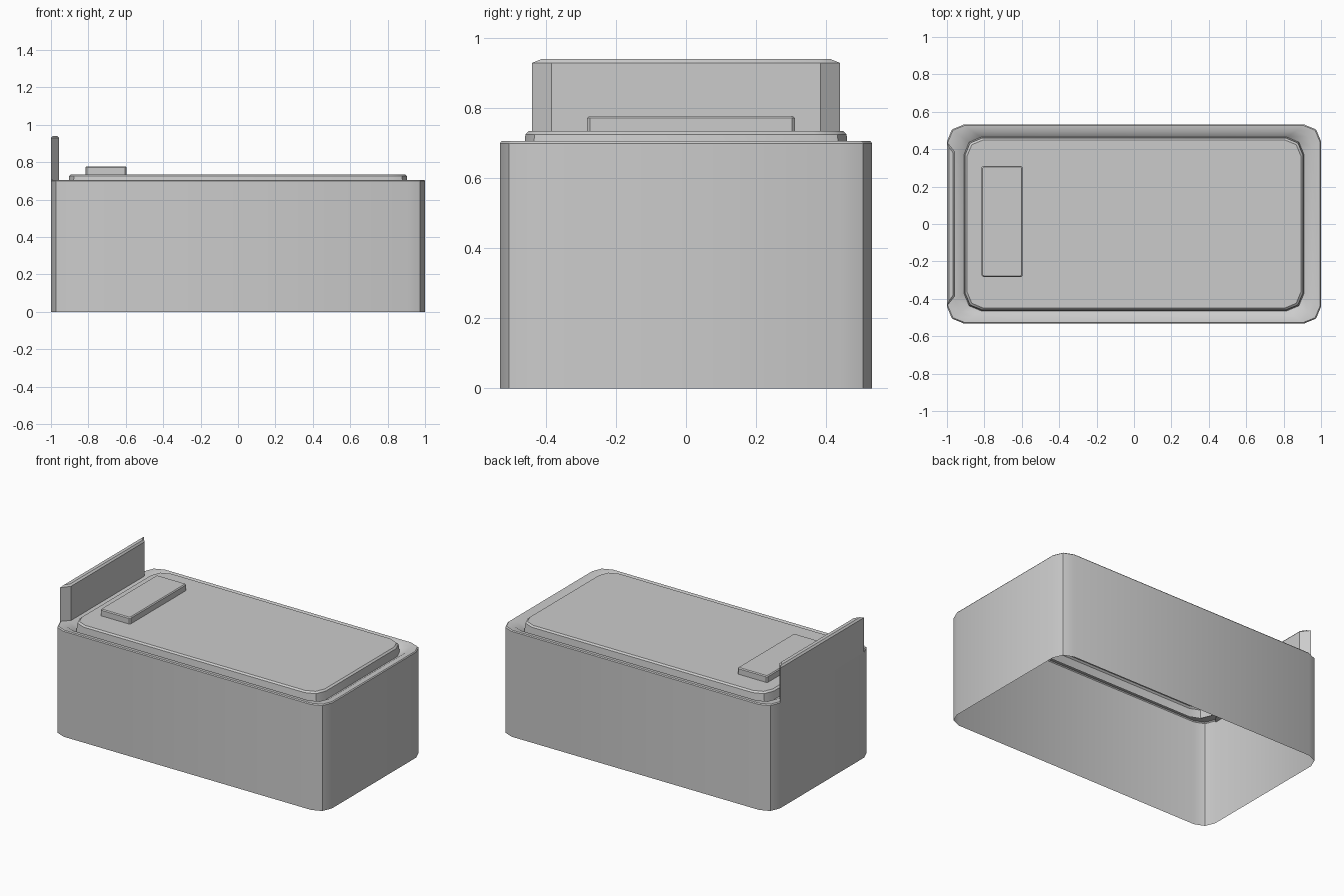
import bpy, bmesh, math

if "Cube" in bpy.data.objects:
    bpy.data.objects.remove(bpy.data.objects["Cube"])


def rounded_loop(hx, hy, r, z, steps=2):
    """Counter-clockwise rounded rectangle."""
    pts = []
    for k, (sx, sy) in enumerate([(1, 1), (-1, 1), (-1, -1), (1, -1)]):
        for i in range(steps + 1):
            a = math.pi / 2 * (k + i / steps)
            pts.append((sx * (hx - r) + r * math.cos(a),
                        sy * (hy - r) + r * math.sin(a), z))
    return pts


def loft(name, loops, cap_bottom=False):
    """Skin a stack of loops and close the top."""
    bm = bmesh.new()
    rings = [[bm.verts.new(p) for p in loop] for loop in loops]
    n = len(rings[0])
    for a, b in zip(rings, rings[1:]):
        for i in range(n):
            j = (i + 1) % n
            bm.faces.new((a[i], a[j], b[j], b[i]))
    bm.faces.new(rings[-1])
    if cap_bottom:
        bm.faces.new(rings[0][::-1])
    mesh = bpy.data.meshes.new(name)
    bm.to_mesh(mesh)
    bm.free()
    obj = bpy.data.objects.new(name, mesh)
    bpy.context.collection.objects.link(obj)
    bpy.ops.object.select_all(action='DESELECT')
    obj.select_set(True)
    bpy.context.view_layer.objects.active = obj
    bpy.ops.object.shade_smooth_by_angle(angle=math.radians(30))
    return obj


# Bed base, open below: wall, rim, sunken groove and raised mattress in one skin
profile = [  # half x, half y, corner radius, z
    (1.0, 0.532, 0.09, 0.0),
    (1.0, 0.532, 0.09, 0.70),
    (0.995, 0.527, 0.09, 0.706),
    (0.955, 0.497, 0.09, 0.703),
    (0.908, 0.464, 0.09, 0.672),
    (0.903, 0.459, 0.09, 0.725),
    (0.892, 0.449, 0.085, 0.735),
]
loft("bed_base", [rounded_loop(*p) for p in profile])


# Headboard: tapered in plan, with a small bevel along the top
def board_loop(x0, x1, outer, inner, z):
    return [(x1, -inner, z), (x1, inner, z), (x0, outer, z), (x0, -outer, z)]


loft("headboard", [
    board_loop(-1.0, -0.957, 0.44, 0.385, 0.69),
    board_loop(-1.0, -0.957, 0.44, 0.385, 0.93),
    board_loop(-0.99, -0.967, 0.412, 0.38, 0.941),
], cap_bottom=True)

# Pillow: flat block with a softened top edge
pillow = loft("pillow", [
    rounded_loop(0.11, 0.297, 0.008, 0.733, 1),
    rounded_loop(0.11, 0.297, 0.008, 0.772, 1),
    rounded_loop(0.104, 0.291, 0.006, 0.778, 1),
])
pillow.location = (-0.705, 0.014, 0)
